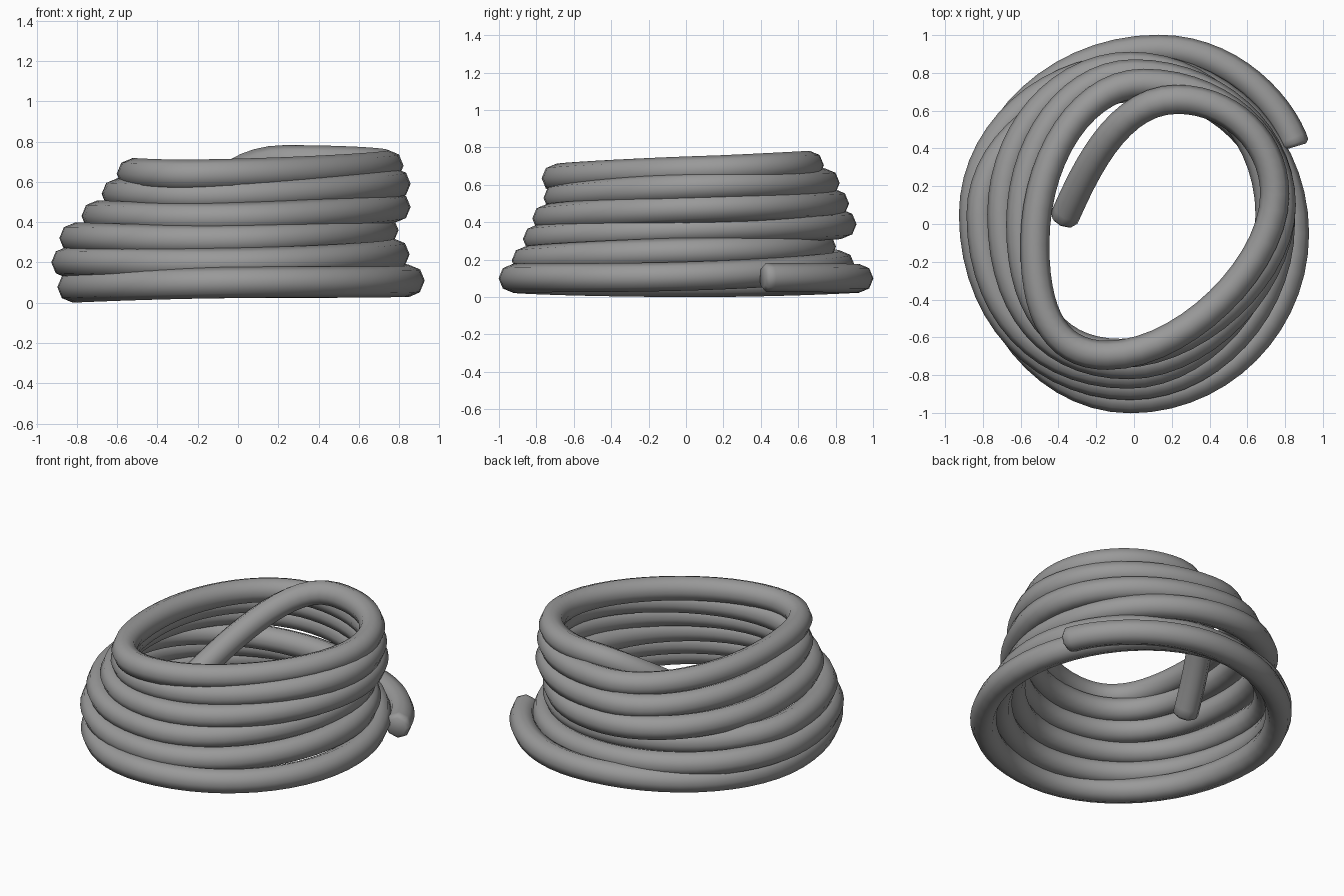
import bpy
import bmesh
from mathutils import Vector

cube = bpy.data.objects.get("Cube")
if cube:
    bpy.data.objects.remove(cube, do_unlink=True)

TUBE_RADIUS = 0.077
ROUNDNESS = 0.55
# Change of roundness per turn for the corners back-left, front-left, front-right, back-right
CORNER_DRIFT = (0, .025, -.02, 0)

# Outermost points of every turn, in the order back, left, front, right
TURNS = [
    [(.13, .925, .10), (-.82, .05, .077), (-.02, -.925, .10), (.85, -.05, .11)],
    [(.0, .825, .17), (-.85, .05, .20), (-.02, -.855, .195), (.775, .0, .24)],
    [(.05, .725, .27), (-.81, .05, .32), (-.03, -.795, .31), (.72, .05, .36)],
    [(-.02, .835, .39), (-.7, .05, .43), (-.03, -.745, .42), (.78, .1, .475)],
    [(.0, .795, .50), (-.6, .0, .54), (-.07, -.685, .53), (.78, .1, .59)],
    [(.05, .745, .61), (-.525, -.11, .64), (-.14, -.695, .635), (.745, .16, .68)],
    [(.23, .66, .705)],
]
DIRECTIONS = [Vector(d) for d in ((-1, 0, 0), (0, -1, 0), (1, 0, 0), (0, 1, 0))]

# Loose ends and the handles that aim them
outer_end = Vector((.855, .41, .105))
outer_aim = Vector((-.06, .2, 0))
inner_end = Vector((-.375, .02, .22))
inner_aim = Vector((.10, .22, .17))

path = [outer_end] + [Vector(p) for turn in TURNS for p in turn] + [inner_end]


def handle(index, step):
    """Handle of a path point towards its neighbour, along the turn's direction."""
    point, other = path[index], path[index + step]
    turn, corner = divmod(min(index, index + step) - 1, 4)
    roundness = ROUNDNESS + turn * CORNER_DRIFT[corner]
    along = DIRECTIONS[(index - 1) % 4]
    offset = along * abs((other - point).dot(along)) * roundness * step
    slope = (path[index + 1].z - path[index - 1].z) / 6
    offset.z = step * max(0, min(.03, slope))
    return point + offset


# Coil centre line
curve = bpy.data.curves.new("coil_path", 'CURVE')
curve.dimensions = '3D'
curve.twist_mode = 'Z_UP'
curve.resolution_u = 14
curve.bevel_depth = TUBE_RADIUS
curve.bevel_resolution = 2
curve.use_fill_caps = True
spline = curve.splines.new('BEZIER')
spline.bezier_points.add(len(path) - 1)
last = len(path) - 1
for i, (knot, point) in enumerate(zip(spline.bezier_points, path)):
    knot.handle_left_type = knot.handle_right_type = 'FREE'
    knot.co = point
    if i == 0:
        knot.handle_left, knot.handle_right = point - outer_aim, point + outer_aim
    elif i == last:
        knot.handle_left, knot.handle_right = point + inner_aim, point - inner_aim
    else:
        knot.handle_left, knot.handle_right = handle(i, -1), handle(i, 1)

coil = bpy.data.objects.new("coiled_hose", curve)
bpy.context.collection.objects.link(coil)
bpy.ops.object.select_all(action='DESELECT')
coil.select_set(True)
bpy.context.view_layer.objects.active = coil
bpy.ops.object.convert(target='MESH')
coil = bpy.context.object
coil.name = "coiled_hose"

# Soften the rims of the two end caps
bm = bmesh.new()
bm.from_mesh(coil.data)
bmesh.ops.remove_doubles(bm, verts=bm.verts, dist=0.0001)
bmesh.ops.recalc_face_normals(bm, faces=bm.faces)
rims = [e for e in bm.edges if e.calc_face_angle(0) > 1.2]
bmesh.ops.bevel(bm, geom=rims, offset=0.018, segments=1, affect='EDGES')
bm.to_mesh(coil.data)
bm.free()

# Plain grey hose colour
grey = bpy.data.materials.new("hose_grey")
grey.use_nodes = True
colour = (.32, .32, .32, 1)
grey.diffuse_color = colour
grey.node_tree.nodes["Principled BSDF"].inputs["Base Color"].default_value = colour
coil.data.materials.clear()
coil.data.materials.append(grey)
bpy.ops.object.shade_smooth_by_angle(angle=1.0)
